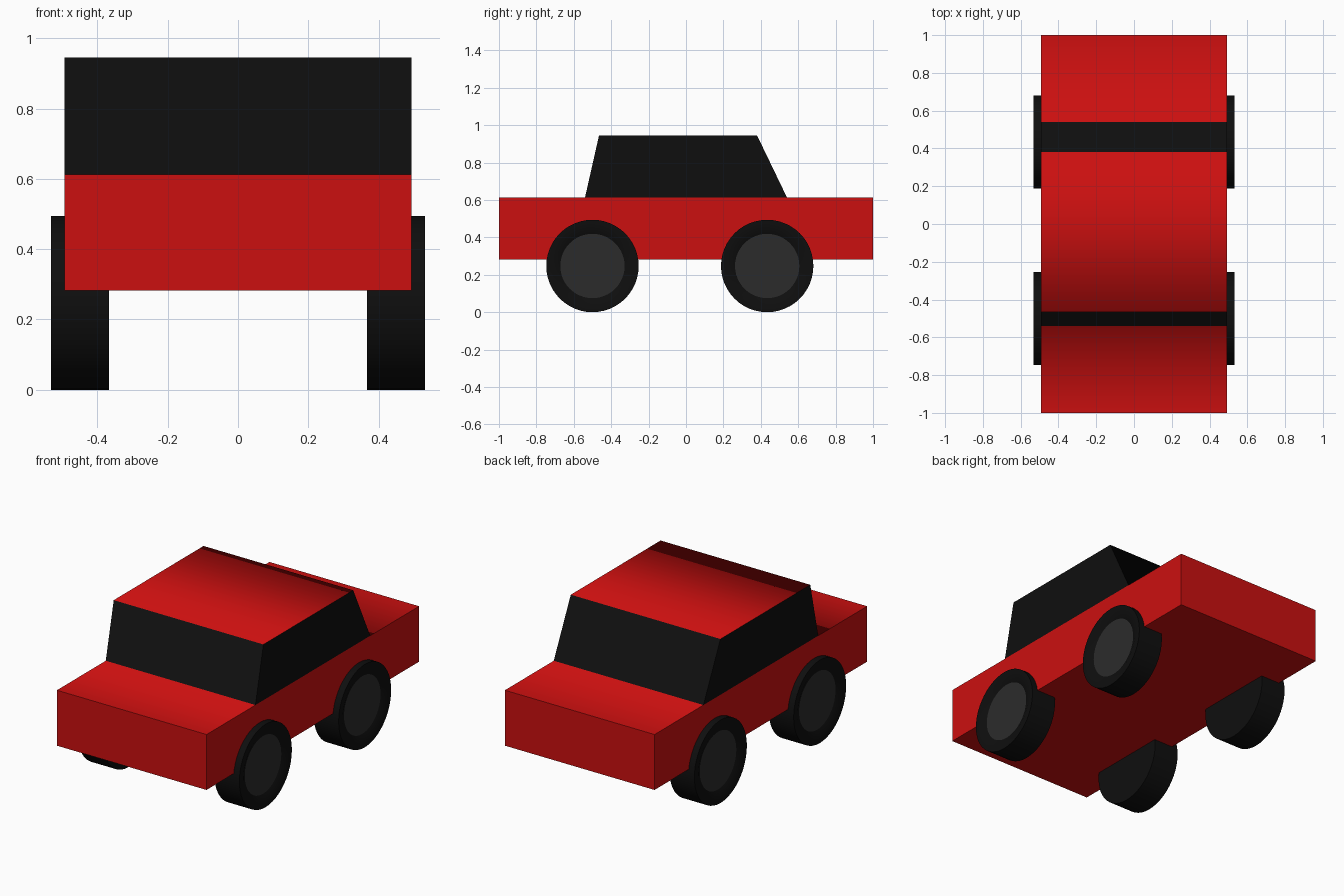
import bpy, bmesh
from math import radians
from mathutils import Matrix

if "Cube" in bpy.data.objects:
    bpy.data.objects.remove(bpy.data.objects["Cube"])


def material(name, color):
    m = bpy.data.materials.new(name)
    m.diffuse_color = (*color, 1)
    m.use_nodes = True
    m.node_tree.nodes["Principled BSDF"].inputs["Base Color"].default_value = m.diffuse_color
    return m


RED = material("red_paint", (0.6, 0.005, 0.005))
BLACK = material("black", (0.0045, 0.0045, 0.0045))
GREY = material("dark_grey", (0.024, 0.024, 0.024))


def add_object(name, bm, *mats):
    bmesh.ops.recalc_face_normals(bm, faces=bm.faces)
    mesh = bpy.data.meshes.new(name)
    bm.to_mesh(mesh)
    bm.free()
    for m in mats:
        mesh.materials.append(m)
    ob = bpy.data.objects.new(name, mesh)
    bpy.context.collection.objects.link(ob)
    return ob


# Body and cabin: one side profile (y, z) swept across the width
HALF_WIDTH = 0.493
PROFILE = [(-1, 0.283), (-1, 0.613), (-0.54, 0.613), (-0.465, 0.945),
           (0.38, 0.945), (0.54, 0.613), (1, 0.613), (1, 0.283)]
bm = bmesh.new()
left, right = ([bm.verts.new((x, y, z)) for y, z in PROFILE]
               for x in (-HALF_WIDTH, HALF_WIDTH))
for i in range(8):
    j = (i + 1) % 8
    f = bm.faces.new((left[i], left[j], right[j], right[i]))
    f.smooth = 1 <= i <= 5              # soft shading from bonnet to boot
    f.material_index = int(i in (2, 4))  # front and rear glass
for side in (left, right):
    bm.faces.new([side[i] for i in (0, 1, 2, 5, 6, 7)])
    bm.faces.new(side[2:6]).material_index = 1  # side windows
add_object("car_body", bm, RED, BLACK)


# Wheels: (x, radius) profiles turned about the axle
def lathe(name, profile, mat, center, side):
    bm = bmesh.new()
    vs = [bm.verts.new((x, 0, r)) for x, r in profile]
    es = [bm.edges.new(pair) for pair in zip(vs, vs[1:])]
    bmesh.ops.spin(bm, geom=vs + es, cent=(0, 0, 0), axis=(1, 0, 0),
                   angle=radians(360), steps=48)
    bmesh.ops.remove_doubles(bm, verts=bm.verts, dist=1e-5)
    bmesh.ops.transform(bm, verts=bm.verts,
                        matrix=Matrix.Translation(center) @ Matrix.Diagonal((side, 1, 1, 1)))
    # Keep normals outward even on the open hub disc
    ob = add_object(name, bm, mat)
    if ob.data.polygons[0].normal.x * side < 0 and len(profile) == 2:
        ob.data.flip_normals()
    bpy.ops.object.select_all(action='DESELECT')
    ob.select_set(True)
    bpy.context.view_layer.objects.active = ob
    bpy.ops.object.shade_smooth_by_angle(angle=radians(25))


TYRE = [(0.367, 0), (0.367, 0.247), (0.532, 0.247), (0.532, 0.21), (0.515, 0.172), (0.48, 0.172), (0.48, 0)]
HUB = [(0.515, 0.172), (0.515, 0)]
for end, y in (("front", -0.5), ("rear", 0.434)):
    for label, side in (("left", -1), ("right", 1)):
        lathe(f"{end}_{label}_tyre", TYRE, BLACK, (0, y, 0.247), side)
        lathe(f"{end}_{label}_hub", HUB, GREY, (0, y, 0.247), side)
